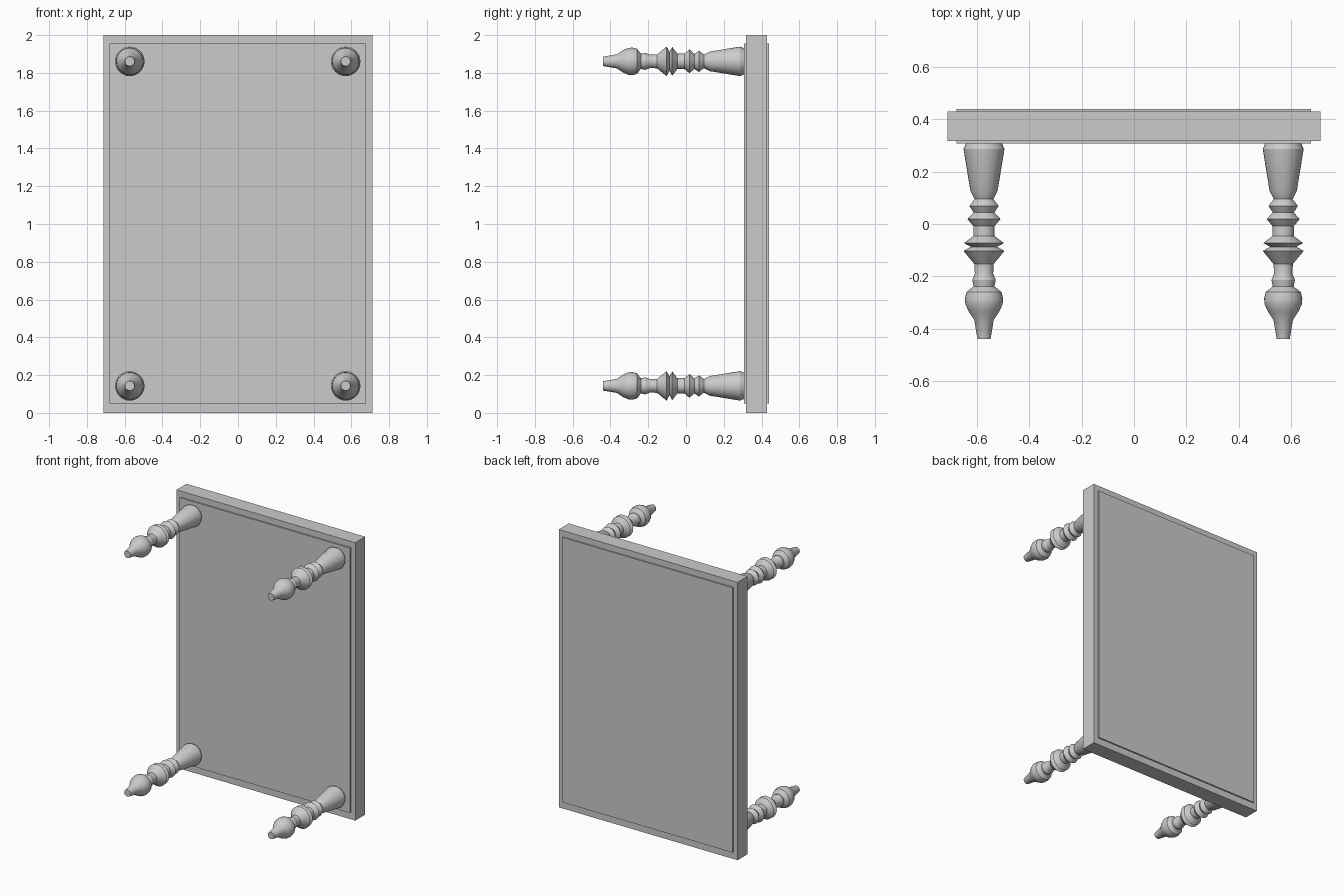
import bpy
import bmesh
import math

cube = bpy.data.objects.get("Cube")
if cube:
    bpy.data.objects.remove(cube, do_unlink=True)

# One plain grey for everything
grey = bpy.data.materials.new("plain_grey")
grey.use_nodes = True
GREY = (0.6, 0.6, 0.6, 1)
grey.diffuse_color = GREY
grey.node_tree.nodes["Principled BSDF"].inputs["Base Color"].default_value = GREY


def finish(name, bm):
    bmesh.ops.recalc_face_normals(bm, faces=bm.faces[:])
    mesh = bpy.data.meshes.new(name)
    bm.to_mesh(mesh)
    bm.free()
    mesh.materials.append(grey)
    obj = bpy.data.objects.new(name, mesh)
    bpy.context.collection.objects.link(obj)
    return obj


def box(name, low, high):
    bm = bmesh.new()
    bmesh.ops.create_cube(bm, size=1)
    for v in bm.verts:
        v.co = [(a + b) / 2 + c * (b - a) for a, b, c in zip(low, high, v.co)]
    return finish(name, bm)


# Turned leg outline: (radius, y) from the foot to the tabletop
PROFILE = [
    (0.025, -0.44), (0.037, -0.367), (0.058, -0.335), (0.071, -0.307),
    (0.073, -0.285), (0.067, -0.26), (0.040, -0.239), (0.045, -0.214),
    (0.035, -0.190), (0.037, -0.153), (0.078, -0.103), (0.050, -0.087),
    (0.076, -0.073), (0.041, -0.046), (0.041, -0.008), (0.063, 0.019),
    (0.040, 0.044), (0.056, 0.069), (0.036, 0.095), (0.052, 0.126),
    (0.078, 0.286), (0.069, 0.308),
]


def turned_leg(name, x, z, sides=32):
    bm = bmesh.new()
    rings = []
    for r, y in PROFILE:
        angles = [math.tau * i / sides for i in range(sides)]
        rings.append([bm.verts.new((x + r * math.cos(a), y, z + r * math.sin(a)))
                      for a in angles])
    for a, b in zip(rings, rings[1:]):
        for i in range(sides):
            j = (i + 1) % sides
            bm.faces.new((a[i], a[j], b[j], b[i]))
    bm.faces.new(rings[0])
    bm.faces.new(rings[-1])
    obj = finish(name, bm)
    bpy.ops.object.select_all(action='DESELECT')
    obj.select_set(True)
    bpy.context.view_layer.objects.active = obj
    bpy.ops.object.shade_smooth_by_angle(angle=math.radians(30))


# Tabletop frame, with a slightly thicker panel standing proud on both faces
box("tabletop_frame", (-0.712, 0.317, 0), (0.712, 0.43, 2))
box("tabletop_panel", (-0.679, 0.307, 0.05), (0.677, 0.44, 1.956))

# Four legs, one at each corner
for side, x in (("right", -0.573), ("left", 0.57)):
    for level, z in (("lower", 0.143), ("upper", 1.861)):
        turned_leg(f"{level}_{side}_leg", x, z)
